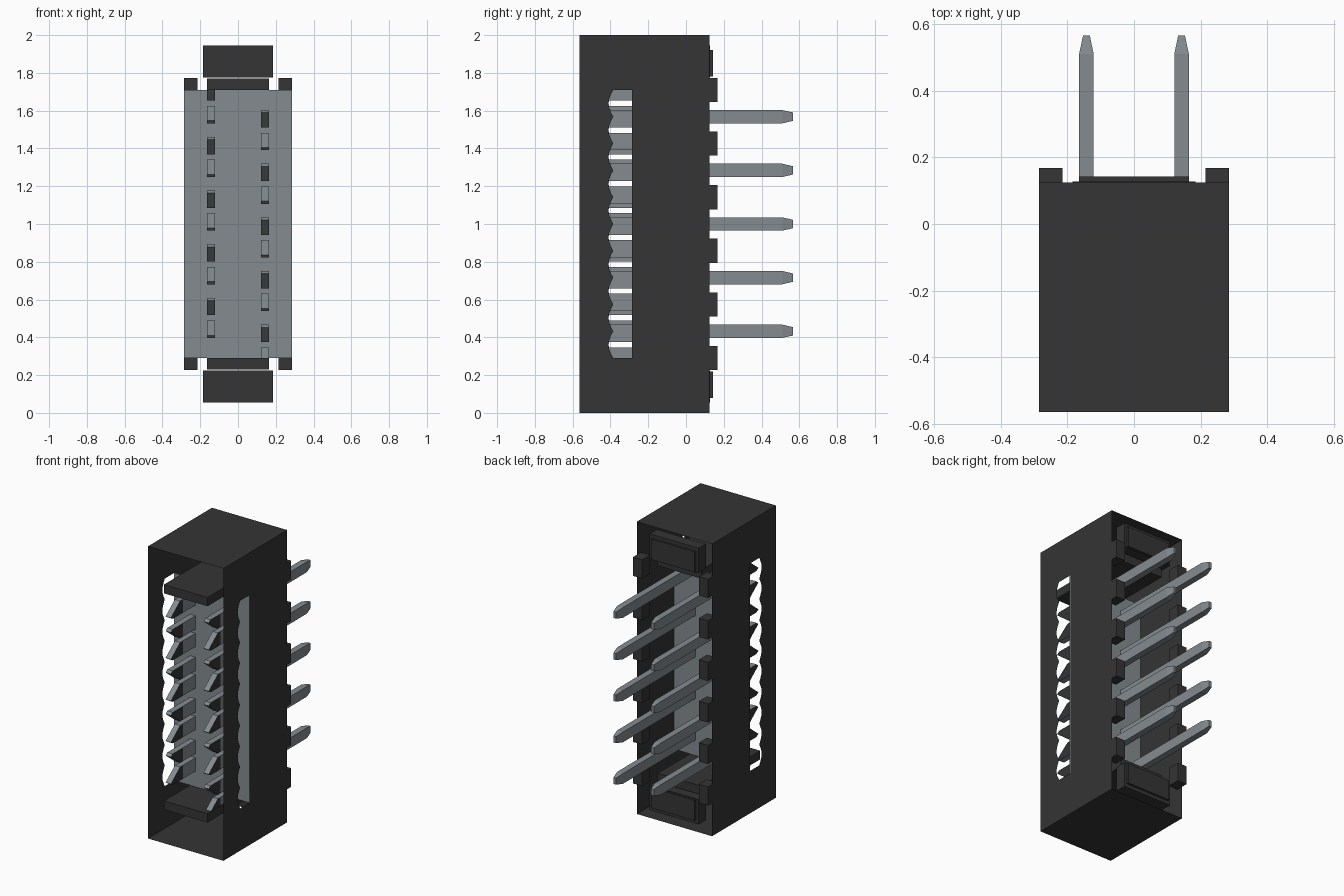
import bpy, bmesh, math

cube = bpy.data.objects.get("Cube")
if cube:
    bpy.data.objects.remove(cube, do_unlink=True)


def material(name, rgb):
    m = bpy.data.materials.new(name)
    m.use_nodes = True
    m.diffuse_color = (*rgb, 1)
    bsdf = next(n for n in m.node_tree.nodes if n.type == 'BSDF_PRINCIPLED')
    bsdf.inputs["Base Color"].default_value = (*rgb, 1)
    return m


BLACK = material("black plastic", (0.035, 0.035, 0.035))
GREY = material("grey metal", (0.23, 0.26, 0.275))

W, FRONT, BACK, PANEL = 0.285, -0.565, 0.125, -0.285
LOW, HIGH, TOP = 0.29, 1.71, 2.0
PITCH = (HIGH - LOW) / 10


def finish(name, bm, *mats):
    mesh = bpy.data.meshes.new(name)
    bm.to_mesh(mesh)
    bm.free()
    for m in mats:
        mesh.materials.append(m)
    ob = bpy.data.objects.new(name, mesh)
    bpy.context.collection.objects.link(ob)
    return ob


def add_face(bm, pts, flip=False):
    verts = [bm.verts.new(p) for p in pts]
    return bm.faces.new(verts[::-1] if flip else verts)


def box(name, x, y, z, mat):
    bm = bmesh.new()
    bmesh.ops.create_cube(bm, size=1)
    for v in bm.verts:
        v.co = [a + (c + 0.5) * (b - a) for (a, b), c in zip((x, y, z), v.co)]
    return finish(name, bm, mat)


# Thin outer shell, open at front and back, with scalloped side slots
bm = bmesh.new()
steps = 6
wave = []
for i in range(10 * steps + 1):
    t = i / steps
    wave.append((-0.385 - 0.025 * abs(math.sin(math.pi * t)), LOW + t * PITCH))
pieces = [
    [(PANEL, 0), (BACK, 0), (BACK, TOP), (PANEL, TOP)],
    [(FRONT, 0), (PANEL, 0), (PANEL, LOW), (FRONT, LOW)],
    [(FRONT, HIGH), (PANEL, HIGH), (PANEL, TOP), (FRONT, TOP)],
    [(FRONT, LOW)] + wave + [(FRONT, HIGH)],
]
for side in (-1, 1):
    for piece in pieces:
        add_face(bm, [(side * W, y, z) for y, z in piece], side < 0)
for z in (0, TOP):
    add_face(bm, [(-W, FRONT, z), (W, FRONT, z), (W, BACK, z), (-W, BACK, z)], z == 0)
bmesh.ops.remove_doubles(bm, verts=bm.verts, dist=0.0001)
finish("shell", bm, BLACK)

# Dividing panel across the inside
box("inner_panel", (-W, W), (PANEL, PANEL + 0.008), (LOW, HIGH), GREY)

# Rows of small tabs on the back edges
for side, label in ((-1, "right"), (1, "left")):
    xs = sorted((side * 0.215, side * W))
    for i in range(6):
        z = LOW + 2 * PITCH * i
        box(f"{label}_tab_{i + 1}", xs, (0.08, 0.168), (z - 0.064, z + 0.064), BLACK)


# End latches, mirrored top and bottom
def span(a, b, upper):
    return (a, b) if upper else (TOP - b, TOP - a)


for upper, label in ((True, "upper"), (False, "lower")):
    box(label + "_latch_bar", (-0.165, 0.165), (FRONT, 0.07), span(HIGH, 1.77, upper), BLACK)
    box(label + "_latch_block", (-0.185, 0.185), (0.05, BACK + 0.003), span(1.775, 1.945, upper), BLACK)
    box(label + "_latch_face", (-0.165, 0.165), (BACK, 0.142), span(1.78, 1.92, upper), BLACK)


def prism(bm, profile, x0, x1, side_index=0):
    """Extrude a (y, z) profile along x, with its own colour on the flat sides."""
    ends = [[bm.verts.new((x, y, z)) for y, z in profile] for x in (x0, x1)]
    for e in ends:
        bm.faces.new(e).material_index = side_index
    n = len(profile)
    for i in range(n):
        j = (i + 1) % n
        bm.faces.new((ends[0][i], ends[0][j], ends[1][j], ends[1][i]))


# Forked contacts and tapered pins
for side, label in ((-1, "right"), (1, "left")):
    x = side * 0.143
    for i in range(5):
        zpin = LOW + (2 * i + 1) * PITCH
        zfork = zpin - side * PITCH / 2
        bm = bmesh.new()
        for s in (-1, 1):
            gap, edge, out = [zfork + s * d for d in (0.014, 0.092, 0.106)]
            prism(bm, [(-0.42, gap), (PANEL, gap), (PANEL, out), (-0.42, out)],
                  x - 0.02, x + 0.02)
            prism(bm, [(-0.42, gap), (-0.42, out), (-0.53, out), (-0.55, edge), (-0.45, gap)],
                  x - 0.02, x + 0.02, 1)
        bmesh.ops.recalc_face_normals(bm, faces=bm.faces)
        finish(f"{label}_contact_{i + 1}", bm, GREY, BLACK)

        bm = bmesh.new()
        rings = []
        for y, hx, hz in ((PANEL, 0.022, 0.035), (0.51, 0.022, 0.035), (0.567, 0.01, 0.022)):
            rings.append([bm.verts.new((x + a * hx, y, zpin + b * hz))
                          for a, b in ((-1, -1), (1, -1), (1, 1), (-1, 1))])
        for r, q in zip(rings, rings[1:]):
            for k in range(4):
                bm.faces.new((r[k], r[(k + 1) % 4], q[(k + 1) % 4], q[k]))
        bm.faces.new(rings[0])
        bm.faces.new(rings[-1])
        bmesh.ops.recalc_face_normals(bm, faces=bm.faces)
        finish(f"{label}_pin_{i + 1}", bm, GREY)
